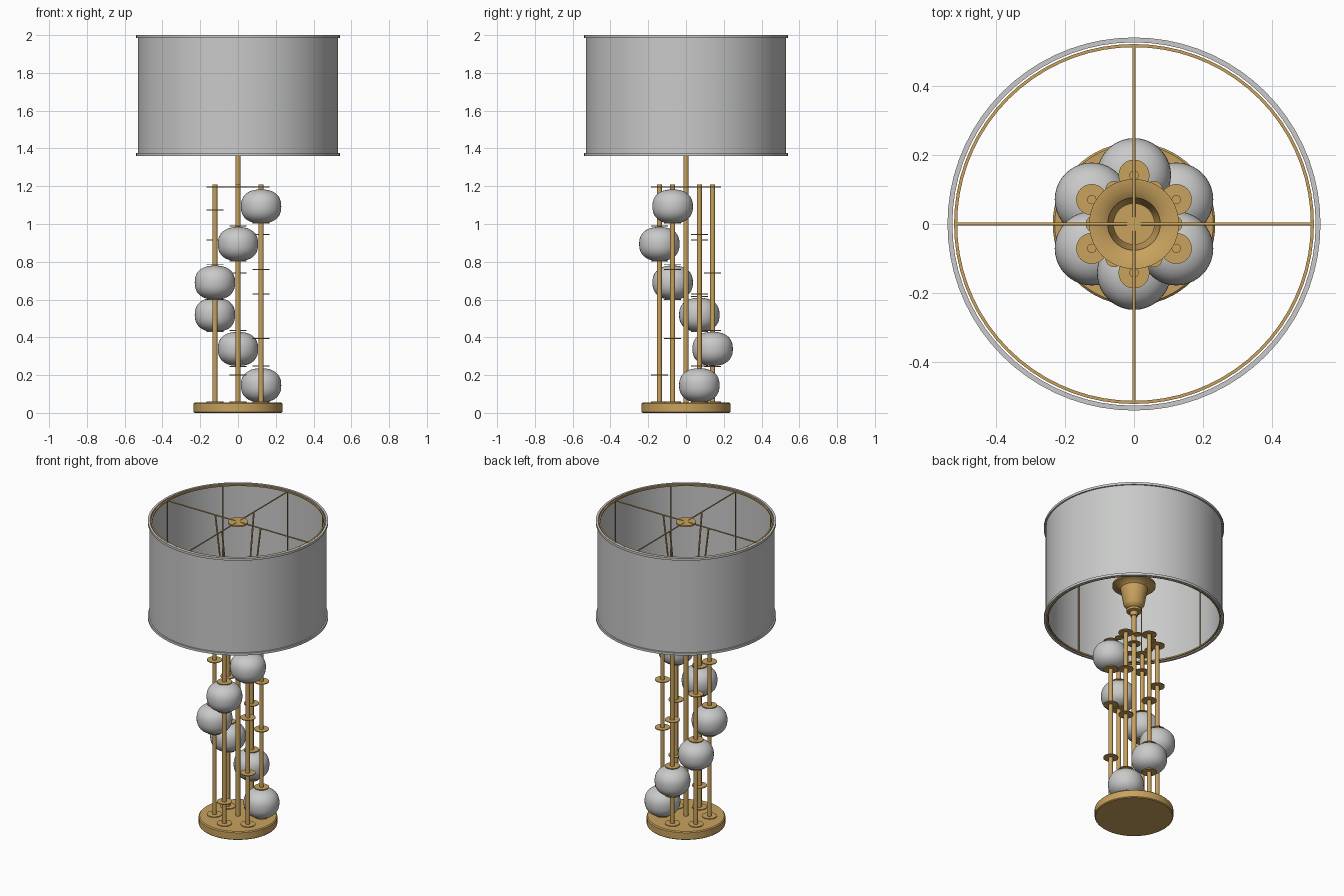
import bpy, bmesh, math
from mathutils import Vector

cube = bpy.data.objects.get("Cube")
if cube:
    bpy.data.objects.remove(cube, do_unlink=True)


def material(name, rgb):
    m = bpy.data.materials.new(name)
    m.use_nodes = True
    m.diffuse_color = (*rgb, 1)
    m.node_tree.nodes["Principled BSDF"].inputs["Base Color"].default_value = (*rgb, 1)
    return m


BRASS = material("brass", (0.58, 0.36, 0.11))
GREY = material("pale grey", (0.58, 0.59, 0.58))


def finish(name, bm, mat):
    bmesh.ops.recalc_face_normals(bm, faces=bm.faces)
    mesh = bpy.data.meshes.new(name)
    bm.to_mesh(mesh)
    bm.free()
    mesh.materials.append(mat)
    obj = bpy.data.objects.new(name, mesh)
    bpy.context.collection.objects.link(obj)
    bpy.ops.object.select_all(action="DESELECT")
    obj.select_set(True)
    bpy.context.view_layer.objects.active = obj
    bpy.ops.object.shade_smooth_by_angle(angle=math.radians(35))
    return obj


def lathe(name, profile, mat, at=(0, 0, 0), sides=48, closed=False):
    """Spin (radius, height) points around a vertical axis."""
    bm = bmesh.new()
    verts = [bm.verts.new((r, 0, z)) for r, z in profile]
    pairs = list(zip(verts, verts[1:]))
    if closed:
        pairs.append((verts[-1], verts[0]))
    edges = [bm.edges.new(p) for p in pairs]
    bmesh.ops.spin(bm, geom=verts + edges, cent=(0, 0, 0), axis=(0, 0, 1),
                   angle=math.tau, steps=sides, use_duplicate=False)
    bmesh.ops.remove_doubles(bm, verts=bm.verts, dist=0.00001)
    obj = finish(name, bm, mat)
    obj.location = at
    return obj


def band(name, r0, r1, z0, z1, mat):
    return lathe(name, [(r0, z0), (r1, z0), (r1, z1), (r0, z1)], mat, sides=72, closed=True)


def bar(name, a, b, radius, mat=BRASS, sides=12):
    a, b = Vector(a), Vector(b)
    bm = bmesh.new()
    bmesh.ops.create_cone(bm, cap_ends=True, segments=sides, radius1=radius,
                          radius2=radius, depth=(b - a).length)
    turn = (b - a).to_track_quat("Z", "Y").to_matrix()
    bmesh.ops.rotate(bm, matrix=turn, verts=bm.verts)
    bmesh.ops.translate(bm, vec=(a + b) / 2, verts=bm.verts)
    return finish(name, bm, mat)


def disc(name, x, y, z, radius, thick=0.005):
    return bar(name, (x, y, z - thick / 2), (x, y, z + thick / 2), radius, sides=24)


def polar(r, degrees, z):
    t = math.radians(degrees)
    return (r * math.cos(t), r * math.sin(t), z)


# Round foot with softened edges
lathe("base", [(0, 0), (0.23, 0), (0.235, 0.005), (0.235, 0.049), (0.229, 0.055), (0, 0.055)],
      BRASS, sides=64)

# Six outer rods: angle, ball height, heights of the collars
ROD_TOP, CAP = 1.21, 1.195
rods = [
    (-30, 1.093, (1.005, 0.76, 0.395)),
    (-90, 0.894, (0.99, 0.803, 0.2)),
    (-150, 0.69, (1.075, 0.787, 0.6)),
    (150, 0.519, (0.915, 0.615, 0.43)),
    (90, 0.339, (0.74, 0.435, 0.246)),
    (30, 0.146, (0.945, 0.63, 0.248)),
]

# Slightly squared ball outline
ball_profile = []
for i in range(25):
    t = -math.pi / 2 + math.pi * i / 24
    c, s = max(math.cos(t), 0), math.sin(t)
    ball_profile.append((0.107 * c ** 0.85, math.copysign(0.09 * abs(s) ** 0.85, s)))

for n, (angle, ball_z, collars) in enumerate(rods, 1):
    x, y, _ = polar(0.141, angle, 0)
    bar(f"rod_{n}", (x, y, 0.05), (x, y, ROD_TOP), 0.0135, sides=16)
    lathe(f"ball_{n}", ball_profile, GREY, at=(x, y, ball_z), sides=40)
    for z in (CAP, 0.057, *collars):
        disc(f"collar_{n}", x, y, z, 0.045)
    # Small lobes of the top plate between the rods
    lx, ly, _ = polar(0.115, angle + 30, 0)
    disc(f"small_collar_{n}", lx, ly, CAP, 0.025)

# Central stem and its collar
bar("stem", (0, 0, 0.05), (0, 0, 1.46), 0.0145, sides=16)
disc("stem_collar", 0, 0, CAP, 0.04)

# Open flared cup holding the lamp
lathe("cup", [(0, 1.385), (0.022, 1.385), (0.025, 1.41), (0.045, 1.415), (0.045, 1.43),
              (0.034, 1.435), (0.05, 1.445), (0.062, 1.46), (0.082, 1.57), (0.1, 1.585),
              (0.13, 1.59), (0.13, 1.6), (0.1, 1.597), (0.076, 1.58), (0.056, 1.465),
              (0, 1.465)], BRASS)

# Drum shade with rolled rims
band("shade", 0.526, 0.53, 1.365, 1.995, GREY)
for label, z in (("bottom", 1.36), ("top", 1.985)):
    band(f"{label}_rim", 0.525, 0.539, z, z + 0.015, GREY)
    band(f"{label}_frame_ring", 0.511, 0.52, z + 0.003, z + 0.012, BRASS)

# Wire frame: uprights, spokes, hub and sloping hangers
for k in range(8):
    bar("frame_upright", polar(0.515, k * 45, 1.365), polar(0.515, k * 45, 1.99), 0.004)
for k in range(4):
    bar("spoke", polar(0.02, k * 90, 1.992), polar(0.517, k * 90, 1.992), 0.004)
    bar("hanger", polar(0.165, k * 90, 1.99), polar(0.115, k * 90, 1.595), 0.005)
disc("hub", 0, 0, 1.988, 0.06, 0.01)
